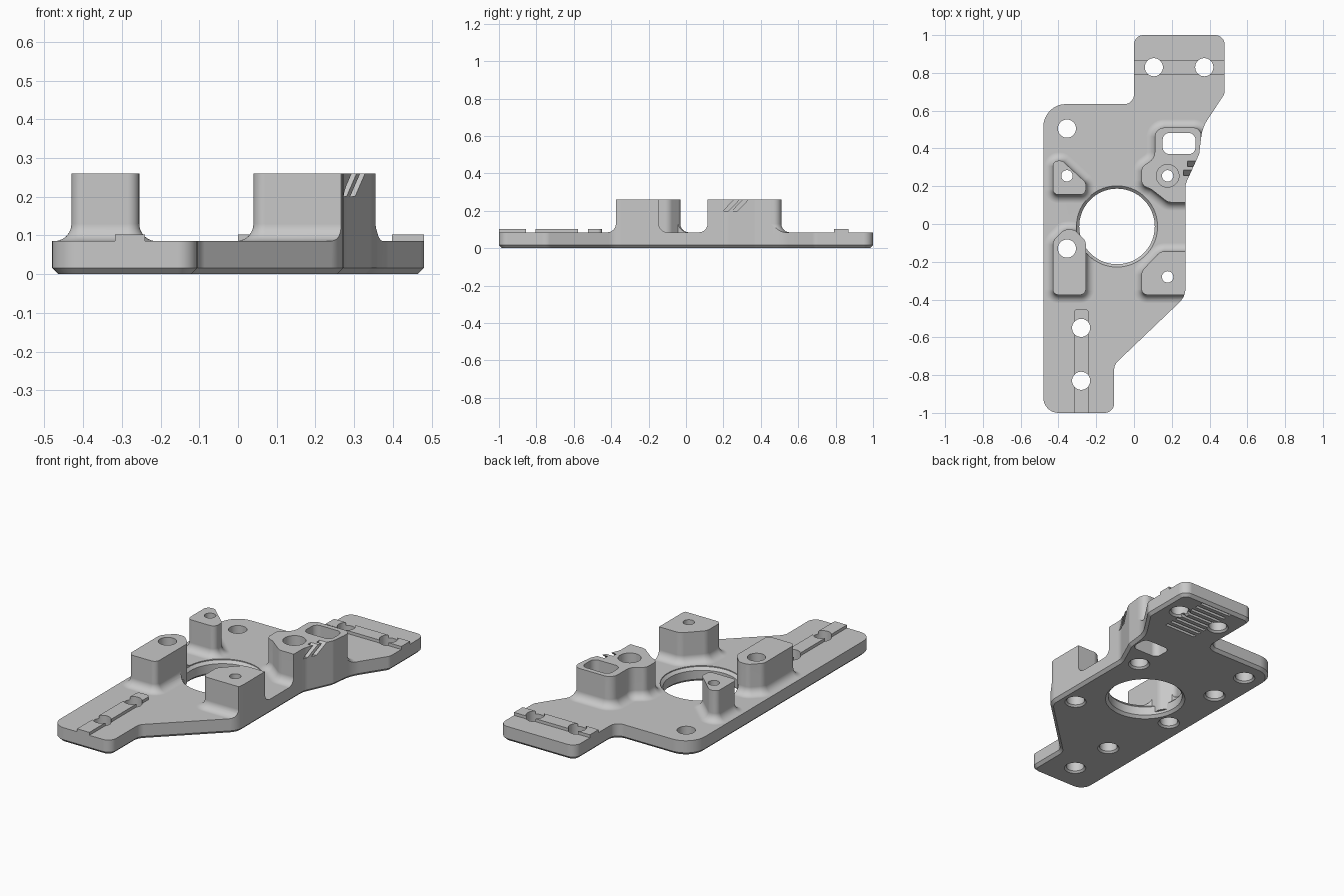
import bpy, bmesh
from math import sin, cos, tan, pi, radians
from mathutils import Vector

cube = bpy.data.objects.get("Cube")
if cube:
    bpy.data.objects.remove(cube, do_unlink=True)

PLATE, TOP, FILLET = 0.085, 0.26, 0.045

grey = bpy.data.materials.new("machined_grey")
grey.use_nodes = True
grey.diffuse_color = (0.58, 0.58, 0.58, 1)
grey.node_tree.nodes["Principled BSDF"].inputs["Base Color"].default_value = grey.diffuse_color


def rounded(corners, steps=8):
    """Counter-clockwise outline from (x, y, radius) corners."""
    pts = []
    for i, (x, y, r) in enumerate(corners):
        p = Vector((x, y))
        u = (Vector(corners[i - 1][:2]) - p).normalized()
        v = (Vector(corners[(i + 1) % len(corners)][:2]) - p).normalized()
        if r == 0:
            pts.append(p)
            continue
        half = (pi - u.angle(v)) / 2
        centre = p + (u + v).normalized() * r / cos(half)
        a = (p + u * r * tan(half) - centre).normalized()
        b = (p + v * r * tan(half) - centre).normalized()
        pts += [centre + a.slerp(b, k / steps) * r for k in range(steps + 1)]
    return pts


def circle(x, y, r, n=40):
    return [Vector((x + r * cos(2 * pi * k / n), y + r * sin(2 * pi * k / n))) for k in range(n)]


def rect(x0, x1, y0, y1, r=0):
    return rounded([(x0, y0, r), (x1, y0, r), (x1, y1, r), (x0, y1, r)])


def grow(pts, d):
    """Offset an outline outwards by d."""
    out = []
    for i, p in enumerate(pts):
        e, f = (p - pts[i - 1]).normalized(), (pts[(i + 1) % len(pts)] - p).normalized()
        n = Vector((e.y + f.y, -e.x - f.x))
        out.append(p + n * d / (1 + e.dot(f)))
    return out


def loft(name, pts, rings, shear=0):
    """Solid from an outline stacked in (offset, height) rings."""
    bm = bmesh.new()
    rows = [[bm.verts.new((p.x, p.y + shear * z, z)) for p in grow(pts, d)] for d, z in rings]
    bm.faces.new(rows[0][::-1])
    bm.faces.new(rows[-1])
    n = len(pts)
    for lo, hi in zip(rows, rows[1:]):
        for i in range(n):
            bm.faces.new((lo[i], lo[(i + 1) % n], hi[(i + 1) % n], hi[i]))
    bmesh.ops.recalc_face_normals(bm, faces=bm.faces)
    me = bpy.data.meshes.new(name)
    bm.to_mesh(me)
    bm.free()
    me.materials.append(grey)
    ob = bpy.data.objects.new(name, me)
    bpy.context.collection.objects.link(ob)
    return ob


def combine(body, tool, op):
    """Apply a boolean and discard the tool."""
    mod = body.modifiers.new("bool", 'BOOLEAN')
    mod.operation, mod.object, mod.solver = op, tool, 'EXACT'
    bpy.context.view_layer.objects.active = body
    bpy.ops.object.modifier_apply(modifier=mod.name)
    bpy.data.objects.remove(tool, do_unlink=True)


# Outline of the whole bracket
outline = rounded([
    (-0.48, -1, 0.08), (-0.105, -1, 0.05), (-0.105, -0.745, 0.06), (0.272, -0.385, 0.1),
    (0.272, 0.21, 0.1), (0.345, 0.37, 0.05), (0.362, 0.51, 0.2), (0.48, 0.69, 0.05),
    (0.48, 1, 0.05), (0, 1, 0.05), (0, 0.635, 0.05), (-0.48, 0.635, 0.12)])

# Raised posts; those at the right edge run past it and are trimmed flush
posts = [rounded(c) for c in (
    [(-0.43, 0.155, 0.03), (-0.255, 0.155, 0.03), (-0.255, 0.22, 0.03),
     (-0.38, 0.335, 0.03), (-0.43, 0.335, 0.03)],
    [(-0.43, -0.375, 0.03), (-0.255, -0.375, 0.03), (-0.255, -0.09, 0.05),
     (-0.315, -0.03, 0.04), (-0.37, -0.03, 0.04), (-0.43, -0.09, 0.05)],
    [(0.04, -0.375, 0.03), (0.4, -0.375, 0), (0.4, -0.145, 0),
     (0.14, -0.145, 0.05), (0.04, -0.25, 0.05)],
    [(0.04, 0.205, 0.04), (0.09, 0.185, 0.05), (0.18, 0.115, 0.05), (0.355, 0.115, 0),
     (0.355, 0.51, 0.04), (0.11, 0.51, 0.05), (0.11, 0.35, 0.06), (0.04, 0.3, 0.04)])]

# Flat plate with a curved fillet at the foot of each post
body = loft("mounting_bracket", rect(-0.7, 0.7, -1.2, 1.2), [(0, -0.1), (0, PLATE)])
fillet = [(FILLET, 0.04)]
for k in range(7):
    t = k / 6 * pi / 2
    fillet.append((FILLET * (1 - sin(t)), PLATE + FILLET * (1 - cos(t))))
for p in posts:
    combine(body, loft("foot", p, fillet), 'UNION')

# Central bore, chamfered at both rims
bore = circle(-0.09, -0.013, 0.2, 72)
combine(body, loft("bore", bore, [(0.015, -0.2), (0.015, 0), (0, 0.015), (0, 0.065),
                                  (0.015, 0.08), (0.015, 0.15)]), 'DIFFERENCE')

# Straight posts and locating rails
for p in posts:
    combine(body, loft("post", p, [(0, 0.03), (0, TOP)]), 'UNION')
front_rail = rounded([(-0.318, -1.1, 0), (-0.24, -1.1, 0), (-0.24, -0.45, 0.02), (-0.318, -0.45, 0.02)])
for rail in (front_rail, rect(-0.1, 0.6, 0.79, 0.868)):
    combine(body, loft("rail", rail, [(0, 0.05), (0, 0.102)]), 'UNION')

# Trim everything to the outline, chamfering the lower edge
combine(body, loft("trim", outline, [(-0.016, 0), (0, 0.016), (0, 0.4)]), 'INTERSECT')

# Through holes with a small lead-in below
for x, y in ((-0.355, 0.505), (-0.355, -0.13), (-0.28, -0.55), (-0.28, -0.83), (0.105, 0.83), (0.372, 0.83)):
    combine(body, loft("hole", circle(x, y, 0.048),
                       [(0.01, -0.05), (0.01, 0), (0, 0.01), (0, 0.4)]), 'DIFFERENCE')

# Screw holes, counterbored from below
for x, y in ((-0.355, 0.255), (0.178, 0.255), (0.178, -0.28)):
    combine(body, loft("screw_hole", circle(x, y, 0.03),
                       [(0.028, -0.05), (0.028, 0), (0.018, 0.01), (0.018, 0.1), (0, 0.1), (0, 0.4)]),
            'DIFFERENCE')
combine(body, loft("recess", circle(0.178, 0.255, 0.06), [(0, 0.2), (0, 0.4)]), 'DIFFERENCE')

# Window through the large post
combine(body, loft("window", rect(0.152, 0.325, 0.37, 0.482, 0.035), [(0, -0.1), (0, 0.4)]), 'DIFFERENCE')

# Slanted notches on the side of the large post
for x, y in ((0.262, 0.26), (0.283, 0.308)):
    combine(body, loft("notch", rect(x, x + 0.1, y - 0.25, y - 0.222), [(0, 0.2), (0, 0.3)], shear=0.95), 'DIFFERENCE')

# Row of shallow grooves on the underside
for k in range(8):
    y = 0.68 + k * 0.042
    combine(body, loft("groove", rect(0.14, 0.34, y - 0.009, y + 0.009), [(0, -0.05), (0, 0.018)]), 'DIFFERENCE')

# Smooth curves, crisp edges
bpy.ops.object.select_all(action='DESELECT')
body.select_set(True)
bpy.context.view_layer.objects.active = body
bpy.ops.object.shade_smooth_by_angle(angle=radians(28))
normals = body.modifiers.new("flat_tops", 'WEIGHTED_NORMAL')
normals.keep_sharp = True
normals.weight = 100
